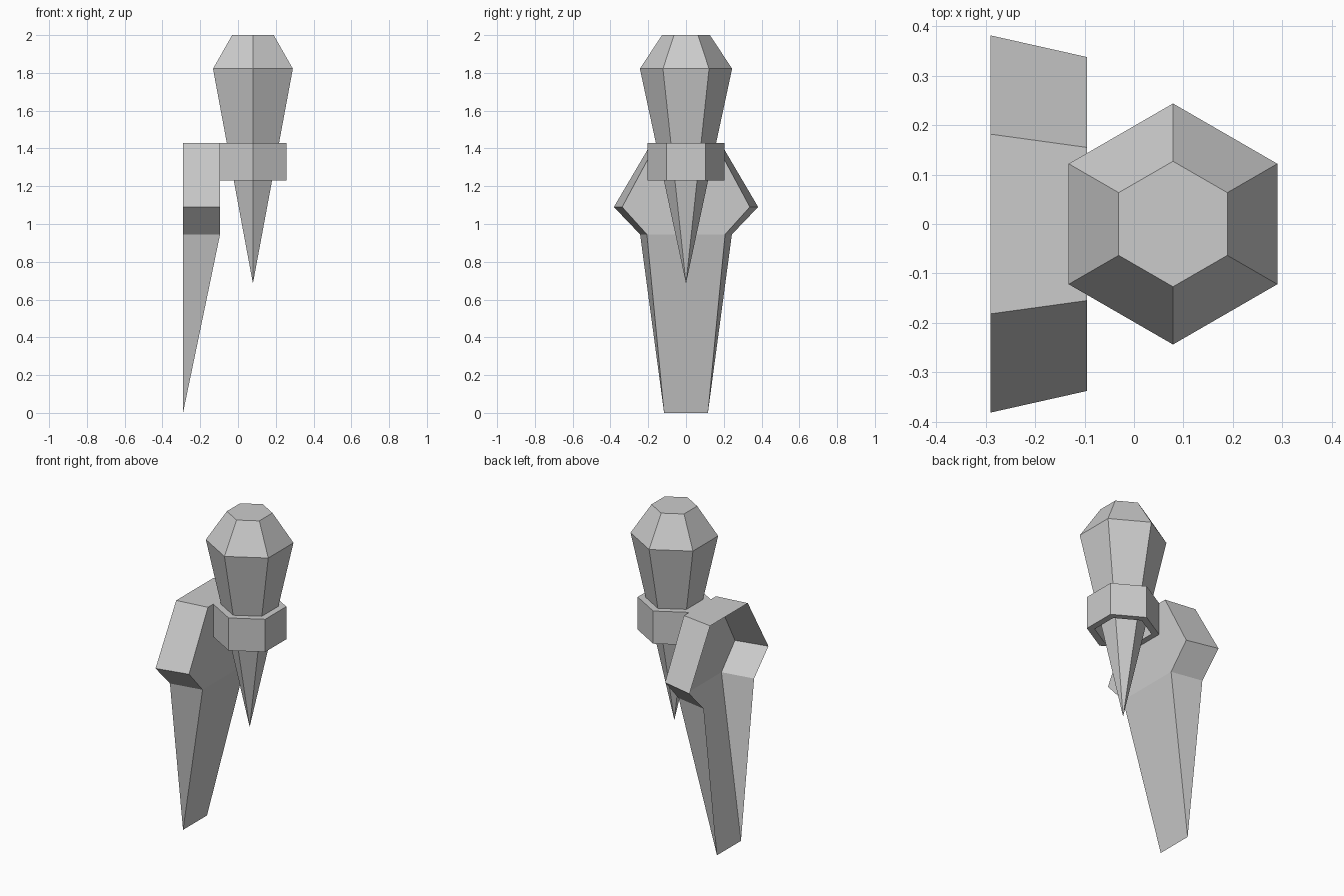
import bpy
import bmesh
from math import sin, cos, pi

cube = bpy.data.objects.get("Cube")
if cube:
    bpy.data.objects.remove(cube, do_unlink=True)

grey = bpy.data.materials.new("plain grey")
grey.use_nodes = True
colour = (0.6, 0.6, 0.6, 1)
grey.diffuse_color = colour
grey.node_tree.nodes["Principled BSDF"].inputs["Base Color"].default_value = colour

TORCH_X = 0.079


def finish(name, bm):
    bmesh.ops.remove_doubles(bm, verts=bm.verts, dist=0.0001)
    bmesh.ops.recalc_face_normals(bm, faces=bm.faces)
    mesh = bpy.data.meshes.new(name)
    bm.to_mesh(mesh)
    bm.free()
    mesh.materials.append(grey)
    obj = bpy.data.objects.new(name, mesh)
    bpy.context.collection.objects.link(obj)


def loft(bm, rings):
    """Bridge equal-length rings of points and return their vertices."""
    loops = [[bm.verts.new(p) for p in ring] for ring in rings]
    for a, b in zip(loops, loops[1:]):
        for i in range(len(a)):
            j = (i + 1) % len(a)
            bm.faces.new((a[i], a[j], b[j], b[i]))
    return loops


def hexagon(r, z):
    angles = [pi / 2 + k * pi / 3 for k in range(6)]
    return [(TORCH_X + r * cos(a), r * sin(a), z) for a in angles]


# Torch: a long hexagonal spike with a bevelled head
bm = bmesh.new()
head, top = loft(bm, [hexagon(0.244, 1.822), hexagon(0.127, 2.0)])
bm.faces.new(top)
tip = bm.verts.new((TORCH_X, 0, 0.685))
for i in range(6):
    bm.faces.new((tip, head[(i + 1) % 6], head[i]))
finish("torch", bm)

# Collar: hollow hexagonal ring around the spike
bm = bmesh.new()
collar = [(0.204, 1.23), (0.204, 1.43), (0.16, 1.43), (0.16, 1.23), (0.204, 1.23)]
loft(bm, [hexagon(r, z) for r, z in collar])
finish("collar", bm)


# Wall bracket: a shell open at the wall, narrower in front
def outline(x, half):
    return [(x, y, z) for y, z in half] + [(x, -y, z) for y, z in reversed(half)]


bm = bmesh.new()
back = [(0.116, 0.0), (0.243, 0.945), (0.382, 1.09), (0.182, 1.43)]
front = [(0.116, 0.0), (0.207, 0.945), (0.338, 1.09), (0.155, 1.43)]
wall_side, front_side = loft(bm, [outline(-0.291, back), outline(-0.095, front)])
# Bring the lowest front corners back to the wall, making a sharp lower edge
for k in (0, -1):
    front_side[k].co = wall_side[k].co
# Front: a sloping lower panel and an upright upper panel
bm.faces.new([front_side[k] for k in (0, 1, 6, 7)])
bm.faces.new(front_side[1:7])
finish("wall_bracket", bm)
